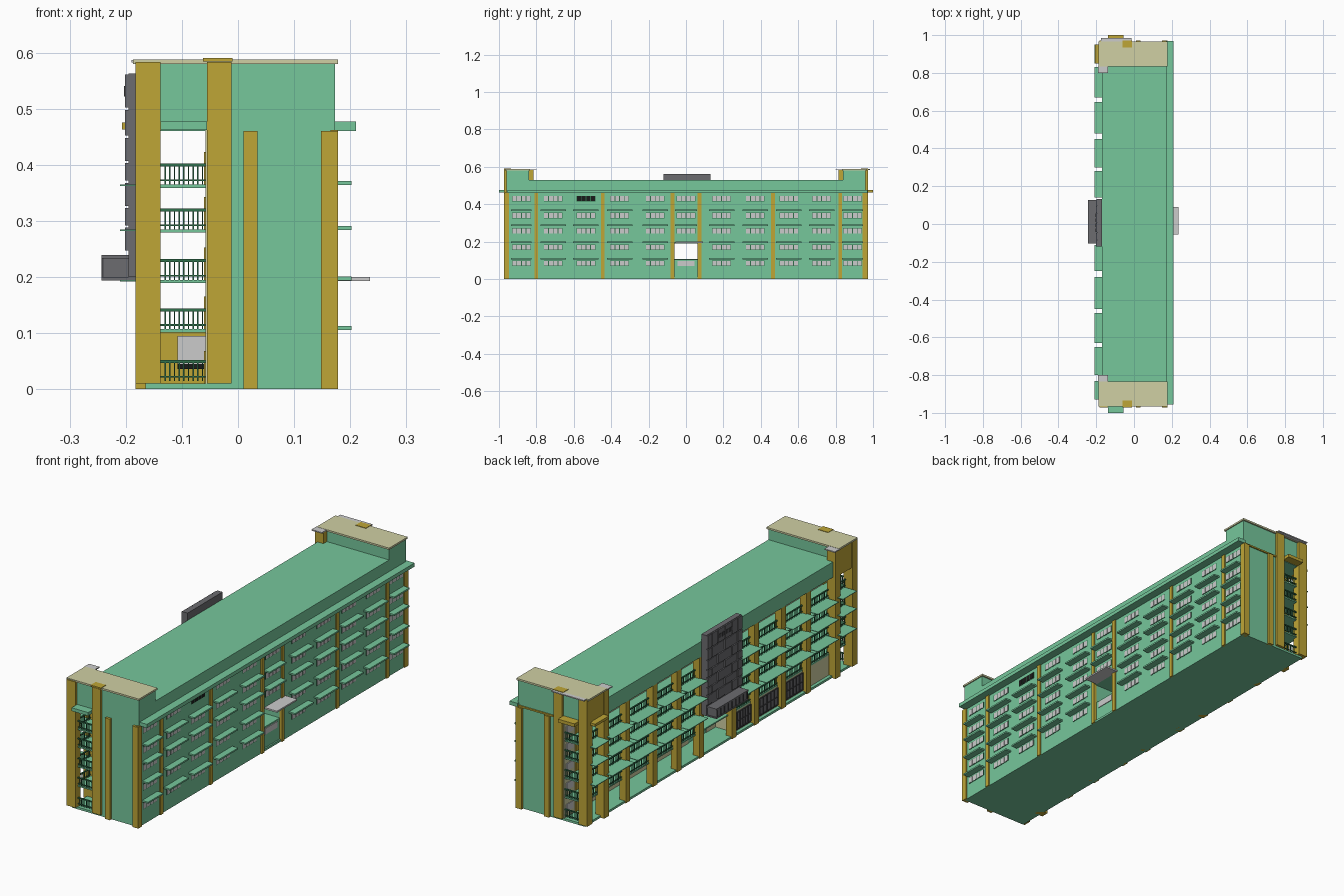
import bpy, bmesh
from mathutils import Matrix, Vector

COLORS = {"green": (0.18, 0.57, 0.33, 1), "gold": (0.52, 0.38, 0.037, 1),
          "beige": (0.63, 0.63, 0.37, 1), "dark_green": (0.03, 0.16, 0.07, 1),
          "sign_grey": (0.15, 0.15, 0.16, 1), "sign_dark": (0.06, 0.06, 0.065, 1),
          "black": (0.01, 0.01, 0.01, 1), "grey": None}
mats = {}
for n, c in COLORS.items():
    if c:
        mats[n] = bpy.data.materials.new(n)
        mats[n].diffuse_color = c
parts = {}


def box(name, color, x0, x1, y0, y1, z0, z1):
    bm, _ = parts.setdefault(name, (bmesh.new(), color))
    m = Matrix.Translation(((x0 + x1) / 2, (y0 + y1) / 2, (z0 + z1) / 2))
    m = m @ Matrix.Diagonal((x1 - x0, y1 - y0, z1 - z0, 1))
    bmesh.ops.create_cube(bm, size=1, matrix=m)


def railing(axis, a0, a1, c, z, step=0.012):
    """Balustrade from a0 to a1 along the given axis, at c on the other axis."""
    def bar(name, color, p0, p1, t, z0, z1):
        if axis == "y":
            box(name, color, c - t, c + t, p0, p1, z0, z1)
        else:
            box(name, color, p0, p1, c - t, c + t, z0, z1)
    bar("railing_rails", "dark_green", a0, a1, 0.003, z + 0.032, z + 0.037)
    bar("railing_rails", "dark_green", a0, a1, 0.002, z + 0.006, z + 0.009)
    n = max(2, round((a1 - a0) / step))
    for i in range(1, n):
        p = a0 + (a1 - a0) * i / n
        bar("railing_bars", "dark_green", p - 0.0012, p + 0.0012, 0.0012, z, z + 0.033)


FLOORS = [0.107, 0.195, 0.285, 0.365]
ROWS = [0.085, 0.17, 0.258, 0.34, 0.43]

# main classroom block with a central through opening
for y0, y1 in ((-0.96, -0.065), (0.065, 0.96)):
    box("classroom_block", "green", -0.055, 0.172, y0, y1, 0, 0.465)
    box("corridor_wall", "beige", -0.058, -0.055, y0, y1, 0.01, 0.465)
box("passage_lower_wall", "green", -0.055, 0.165, -0.065, 0.065, 0, 0.105)
box("passage_upper_block", "green", -0.055, 0.172, -0.065, 0.065, 0.195, 0.465)
box("corridor_wall", "beige", -0.058, -0.055, -0.065, 0.065, 0.195, 0.465)
box("ground_slab", "green", -0.165, 0.172, -0.96, 0.96, 0.0, 0.01)
box("roof", "green", -0.17, 0.173, -0.85, 0.85, 0.46, 0.53)
box("eave", "green", 0.17, 0.21, -0.955, 0.97, 0.46, 0.477)

# corridor floors
for z in FLOORS:
    box("corridor_floor", "green", -0.15, -0.055, -0.955, 0.955, z - 0.006, z)

# end towers
for s in (-1, 1):
    def tbox(name, color, x0, x1, a, b, z0, z1):
        box(name, color, x0, x1, min(s * a, s * b), max(s * a, s * b), z0, z1)
    tbox("tower", "green", -0.17, 0.173, 0.84, 0.96, 0.46, 0.58)
    tbox("tower_cap", "beige", -0.187, 0.178, 0.833, 0.967, 0.58, 0.588)
    tbox("tower_face_panel", "gold", -0.18, -0.17, 0.85, 0.955, 0.46, 0.58)
    tbox("tower_column", "gold", -0.183, -0.138, 0.935, 0.972, 0.01, 0.583)
    tbox("tower_column", "gold", -0.055, -0.012, 0.93, 0.972, 0.01, 0.583)
    tbox("tower_column", "gold", -0.183, -0.14, 0.815, 0.85, 0.0, 0.582)
    tbox("column_cap", "grey", -0.19, -0.138, 0.80, 0.835, 0.582, 0.587)
    tbox("tower_column_head", "gold", -0.062, -0.01, 0.935, 0.972, 0.584, 0.59)
    tbox("end_pilaster", "gold", 0.01, 0.035, 0.95, 0.972, 0.0, 0.46)
    tbox("end_pilaster", "gold", 0.148, 0.178, 0.945, 0.972, 0.0, 0.46)
    for z in [0.015] + FLOORS:
        railing("x", -0.138, -0.055, s * 0.953, z, 0.008)
box("end_awning", "green", -0.138, -0.055, -1.0, -0.955, 0.462, 0.477)
box("end_awning_gold", "gold", -0.138, -0.055, 0.955, 1.0, 0.462, 0.477)
box("end_awning_top", "grey", -0.175, -0.012, 0.955, 0.985, 0.583, 0.588)
box("end_band", "gold", -0.012, 0.173, 0.955, 0.966, 0.46, 0.467)
box("side_awning_gold", "gold", -0.207, -0.17, 0.85, 0.95, 0.463, 0.475)

# gallery columns, ledges and railings on the open side
bays = [(-0.93, -0.83), (-0.80, -0.65), (-0.63, -0.47), (-0.45, -0.28), (-0.25, -0.11),
        (0.14, 0.28), (0.30, 0.45), (0.48, 0.645), (0.67, 0.83), (0.85, 0.95)]
for y in (-0.64, -0.46, -0.265, -0.105, 0.13, 0.29, 0.465, 0.66):
    box("gallery_column", "gold", -0.17, -0.138, y - 0.016, y + 0.016, 0, 0.462)
for y0, y1 in bays:
    for z in FLOORS:
        if z > 0.15:
            box("gallery_ledge", "green", -0.21, -0.145, y0, y1, z - 0.003, z)
        railing("y", y0 - 0.01, y1 + 0.01, -0.148, z)
for z in FLOORS[1:]:
    railing("y", -0.10, 0.12, -0.148, z)

# corridor doors and windows
for y0, y1 in bays:
    m = (y0 + y1) / 2
    for z in [0.01] + FLOORS:
        box("corridor_door", "gold", -0.061, -0.057, m - 0.045, m - 0.02, z, z + 0.058)
        box("corridor_window", "grey", -0.061, -0.057, m - 0.005, m + 0.045, z + 0.025, z + 0.058)

# ground floor room closed in under the gallery
box("ground_room", "beige", -0.15, -0.057, -0.81, -0.13, 0.01, 0.102)
box("ground_room_end", "gold", -0.15, -0.057, -0.818, -0.81, 0.01, 0.102)
box("ground_room_door", "grey", -0.108, -0.058, -0.821, -0.817, 0.045, 0.095)
box("door_vent", "black", -0.108, -0.058, -0.821, -0.817, 0.036, 0.045)
for y0, y1 in ((-0.62, -0.48), (-0.44, -0.285), (-0.245, -0.13)):
    box("shutter", "sign_grey", -0.154, -0.149, y0, y1, 0.02, 0.095)
    for i in range(7):
        y = y0 + (y1 - y0) * i / 6
        box("shutter_bars", "sign_dark", -0.157, -0.152, y - 0.002, y + 0.002, 0.02, 0.095)
    for z in (0.02, 0.055, 0.095):
        box("shutter_bars", "sign_dark", -0.157, -0.152, y0, y1, z - 0.002, z + 0.002)

# pilasters on the window side
for y in (-0.958, -0.80, -0.445, -0.072, 0.072, 0.465, 0.825, 0.962):
    box("pilaster", "gold", 0.165, 0.178, y - 0.01, y + 0.01, 0, 0.462)


def window(y, z, w, color="grey"):
    box("window_frames", "dark_green", 0.170, 0.1735, y - w / 2, y + w / 2, z - 0.015, z + 0.015)
    for i in range(4):
        a = y - w / 2 + w * i / 4
        box("window_panes_" + color, color, 0.171, 0.1745, a + 0.002, a + w / 4 - 0.002,
            z - 0.013, z + 0.013)


# windows and sun shades
for y in (-0.88, -0.71, -0.535, -0.355, -0.165, 0.19, 0.37, 0.55, 0.725, 0.89):
    for z in ROWS:
        window(y, z, 0.10, "black" if (y == -0.535 and z > 0.42) else "grey")
    w = 0.055 if abs(y) > 0.85 else 0.068
    for z in FLOORS:
        box("sun_shade", "green", 0.17, 0.202, y - w, y + w, z - 0.001, z + 0.006)
for z in ROWS[2:]:
    window(0.0, z, 0.10)
for z in FLOORS[2:]:
    box("sun_shade", "green", 0.17, 0.202, -0.06, 0.06, z - 0.001, z + 0.006)
box("passage_window", "grey", 0.163, 0.168, -0.045, 0.045, 0.07, 0.098)
box("passage_canopy", "grey", 0.17, 0.235, -0.055, 0.09, 0.193, 0.2)

# entrance tower panel with raised blocks
box("entrance_panel", "sign_grey", -0.195, -0.17, -0.12, 0.132, 0.2, 0.563)
ys = [-0.12, -0.085, -0.045, 0.006, 0.057, 0.097, 0.132]
zs = [0.245, 0.29, 0.325, 0.37, 0.405, 0.45, 0.50, 0.563]
for j in range(7):
    for i in range(6):
        d = 0.004 if (i in (0, 5) or j == 6) else 0.001 + 0.003 * ((i + j) % 2)
        box("panel_blocks", "sign_grey", -0.197 - d, -0.194, ys[i] + 0.002, ys[i + 1] - 0.002,
            zs[j] + 0.002, zs[j + 1] - 0.002)
for y in (-0.04, -0.013, 0.013, 0.04):
    box("panel_slots", "sign_dark", -0.203, -0.2, y - 0.003, y + 0.015, 0.522, 0.54)

# entrance canopy
box("entrance_canopy", "sign_grey", -0.24, -0.17, -0.10, 0.125, 0.195, 0.236)
for z in (0.197, 0.236):
    box("canopy_trim", "sign_grey", -0.243, -0.17, -0.103, 0.128, z - 0.003, z + 0.003)
for i in range(9):
    y = -0.098 + 0.027 * i
    box("canopy_fins", "sign_dark", -0.243, -0.238, y - 0.001, y + 0.005, 0.2, 0.233)

for name, (bm, color) in parts.items():
    me = bpy.data.meshes.new(name)
    bm.to_mesh(me)
    bm.free()
    ob = bpy.data.objects.new(name, me)
    if color in mats:
        me.materials.append(mats[color])
    bpy.context.collection.objects.link(ob)
